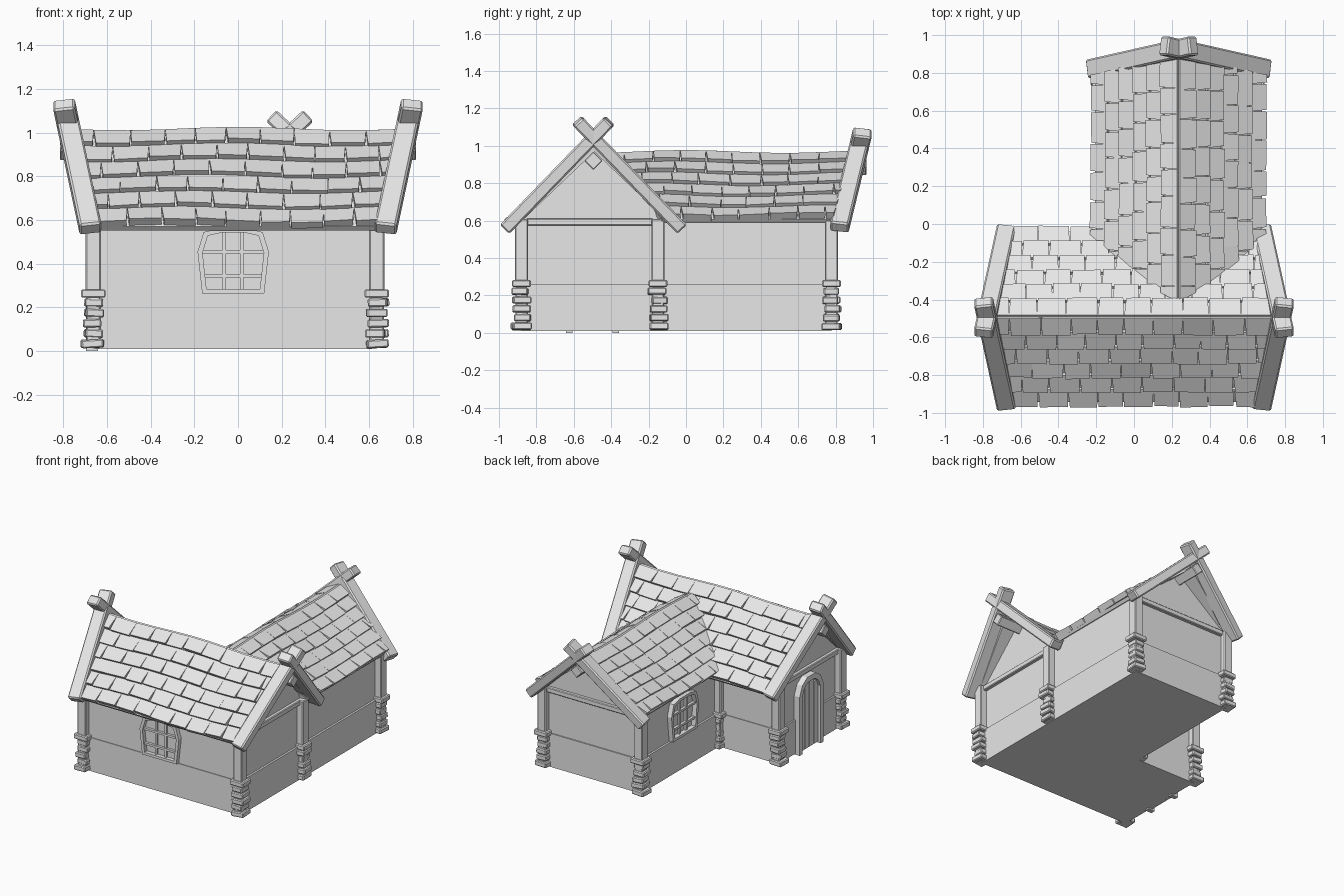
import bpy, bmesh, math, random
from mathutils import Vector, Matrix

random.seed(4)
if "Cube" in bpy.data.objects:
    bpy.data.objects.remove(bpy.data.objects["Cube"])

grey = bpy.data.materials.new("plain_grey")
grey.use_nodes = True
grey.diffuse_color = (0.8, 0.8, 0.8, 1)
grey.node_tree.nodes["Principled BSDF"].inputs["Base Color"].default_value = (0.8, 0.8, 0.8, 1)


def finish(name, bm, bevel=0):
    bmesh.ops.recalc_face_normals(bm, faces=bm.faces)
    mesh = bpy.data.meshes.new(name)
    bm.to_mesh(mesh)
    bm.free()
    mesh.materials.append(grey)
    ob = bpy.data.objects.new(name, mesh)
    bpy.context.collection.objects.link(ob)
    if bevel:
        mod = ob.modifiers.new("edge_wear", "BEVEL")
        mod.width, mod.segments = bevel, 1
    return ob


def add_box(bm, center, size, turn=Matrix.Identity(4)):
    m = Matrix.Translation(center) @ turn @ Matrix.Diagonal((*size, 1))
    bmesh.ops.create_cube(bm, size=1, matrix=m)


def box(name, center, size, bevel=0.006, turn=Matrix.Identity(4)):
    bm = bmesh.new()
    add_box(bm, center, size, turn)
    return finish(name, bm, bevel)


def prism(name, points, offset):
    """Extrude a planar outline along an offset vector."""
    bm = bmesh.new()
    face = bm.faces.new([bm.verts.new(p) for p in points])
    ext = bmesh.ops.extrude_face_region(bm, geom=[face])
    moved = [v for v in ext["geom"] if isinstance(v, bmesh.types.BMVert)]
    bmesh.ops.translate(bm, verts=moved, vec=offset)
    return finish(name, bm)


def beam(name, p0, p1, width, depth, out):
    """Squared timber from p0 to p1, its depth facing the out direction."""
    p0, p1, out = Vector(p0), Vector(p1), Vector(out)
    d = (p1 - p0).normalized()
    out = (out - d * out.dot(d)).normalized()
    turn = Matrix((d, out, d.cross(out))).transposed().to_4x4()
    return box(name, (p0 + p1) / 2, ((p1 - p0).length, depth, width), 0.009, turn)


def hexa(bm, low, high):
    a = [bm.verts.new(p) for p in low]
    b = [bm.verts.new(p) for p in high]
    bm.faces.new(a)
    bm.faces.new(b)
    for i in range(4):
        j = (i + 1) % 4
        bm.faces.new((a[i], a[j], b[j], b[i]))


def roof_side(name, ridge, along, down, start, end, rows=6):
    """Deck plus overlapping tiles; start and end hold (ridge, eave) limits."""
    ridge, along, down = Vector(ridge), Vector(along), Vector(down)
    normal = along.cross(down).normalized()
    normal *= 1 if normal.z > 0 else -1
    lerp = lambda pair, s: pair[0] + (pair[1] - pair[0]) * s

    def at(s, a, h, wave=1):
        p = ridge + along * a + down * s + normal * h
        p.z += wave * 0.008 * math.cos(6 * a + 2 * s)
        return p

    bm = bmesh.new()
    corners = [(0, start[0]), (0, end[0]), (1, end[1]), (1, start[1])]
    hexa(bm, [at(s, a, -0.03, 0) for s, a in corners],
         [at(s, a, -0.005, 0) for s, a in corners])
    finish(name + "_deck", bm)

    bm = bmesh.new()
    for r in range(rows):
        s0, s1 = r / rows, (r + 1) / rows
        lo, hi = lerp(start, s0), lerp(end, s0)
        cuts, a = [lo], lo + (0.15 if r % 2 else 0.08)
        while a < hi - 0.05:
            cuts.append(a)
            a += random.uniform(0.135, 0.17)
        cuts.append(hi)
        for i, (a0, a1) in enumerate(zip(cuts, cuts[1:])):
            # Lower corners narrow a little, leaving wedge-shaped gaps
            b0, b1 = a0 + random.uniform(0.002, 0.012), a1 - random.uniform(0, 0.006)
            if i == 0:
                b0 = lerp(start, s1)
            if i == len(cuts) - 2:
                b1 = lerp(end, s1)
            tail = s1 + random.uniform(-0.008, 0.008)
            lift = random.uniform(0.03, 0.036)
            quad = [(s0, a0), (s0, a1), (tail, b1), (tail, b0)]
            tops = [0.012, 0.012, lift, lift + random.uniform(-0.004, 0.004)]
            hexa(bm, [at(s, a, -0.006) for s, a in quad],
                 [at(s, a, h) for (s, a), h in zip(quad, tops)])
    finish(name + "_tiles", bm)


# Wall shells with gables
main = [(-0.875, 0.01), (-0.155, 0.01), (-0.155, 0.64), (-0.49, 0.99), (-0.875, 0.63)]
prism("main_walls", [(-0.65, y, z) for y, z in main], (1.27, 0, 0))
wing = [(-0.155, 0.01), (0.62, 0.01), (0.62, 0.64), (0.235, 0.94), (-0.155, 0.64)]
prism("wing_walls", [(x, -0.3, z) for x, z in wing], (0, 1.07, 0))

# Slightly projecting lower wall
plan = [(-0.662, -0.88), (0.635, -0.88), (0.635, 0.778), (-0.17, 0.778), (-0.17, -0.15), (-0.662, -0.15)]
prism("lower_wall", [(x, y, 0.01) for x, y in plan], (0, 0, 0.252))

# Corner posts on stacked stones
for x, y in plan + [(0.635, -0.15)]:
    box("corner_post", (x, y, 0.44), (0.07, 0.07, 0.34))
    bm = bmesh.new()
    for i in range(5):
        w = 0.1 if i == 0 else random.uniform(0.078, 0.1)
        turn = Matrix.Rotation(random.uniform(-0.1, 0.1), 4, "Z") @ Matrix.Rotation(random.uniform(-0.07, 0.07), 4, "Y")
        add_box(bm, (x + random.uniform(-0.008, 0.008), y + random.uniform(-0.008, 0.008), 0.034 + 0.047 * i),
                (w, w, 0.038), turn)
    add_box(bm, (x, y, 0.264), (0.112, 0.1, 0.038))
    add_box(bm, (x, y, 0.13), (0.065, 0.065, 0.23))
    finish("corner_stones", bm, 0.006)

# Tie beams across the gables
for x in (-0.65, 0.62):
    box("gable_tie_beam", (x, -0.515, 0.592), (0.05, 0.68, 0.038), 0.005)
box("wing_tie_beam", (0.235, 0.77, 0.592), (0.74, 0.05, 0.038), 0.005)

# Roof slopes
for side, run in (("front", -0.455), ("back", 0.455)):
    roof_side("main_roof_" + side, (0, -0.49, 1.01), (1, 0, 0), (0, run, -0.435), (-0.74, -0.64), (0.74, 0.64))
for side, run in (("left", 0.445), ("right", -0.445)):
    roof_side("wing_roof_" + side, (0.235, 0, 0.96), (0, 1, 0), (run, 0, -0.35), (-0.41, -0.13), (0.9, 0.79))

# Crossed barge boards, leaning outward
for s in (-1, 1):
    for m in (-1, 1):
        beam("main_barge_board", (s * 0.675, -0.495 + m * 0.47, 0.558), (s * 0.797, -0.495 - m * 0.085, 1.132),
             0.07, 0.1, (s, 0, 0))
for m in (-1, 1):
    beam("wing_barge_board", (0.237 + m * 0.468, 0.82, 0.562), (0.237 - m * 0.08, 0.944, 1.073), 0.07, 0.1, (0, 1, 0))

# Ridge beams, set diamond-wise
diamond_x = Matrix.Rotation(math.pi / 4, 4, "X")
diamond_y = Matrix.Rotation(math.pi / 4, 4, "Y")
box("main_ridge_beam", (0, -0.495, 0.92), (1.63, 0.07, 0.07), 0.005, diamond_x)
box("wing_ridge_beam", (0.237, 0.42, 0.89), (0.07, 1.09, 0.07), 0.005, diamond_y)


def frame(name, outer, inner, closed, depth):
    """Band between two outlines, facing -y locally."""
    bm = bmesh.new()
    n = len(outer)
    loops = [[bm.verts.new((u, y, z)) for u, z in line]
             for line, y in ((outer, 0.02), (outer, -depth), (inner, -depth), (inner, 0.02))]
    for k in range(4):
        a, b = loops[k], loops[(k + 1) % 4]
        for i in range(n if closed else n - 1):
            j = (i + 1) % n
            bm.faces.new((a[i], a[j], b[j], b[i]))
    if not closed:
        for i in (0, -1):
            bm.faces.new([loop[i] for loop in loops])
    return finish(name, bm)


def place(ob, x, y, angle):
    ob.location = (x, y, 0)
    ob.rotation_euler.z = angle


def mirrored(half):
    return half + [(-u, z) for u, z in reversed(half)]


# Barred windows on the front and on the wing
win_outer = mirrored([(-0.142, 0.265), (-0.163, 0.455), (-0.135, 0.545), (-0.06, 0.562)])
win_inner = [(u * 0.86, 0.415 + (z - 0.415) * 0.87) for u, z in win_outer]
for x, y, angle in ((-0.022, -0.88, 0), (-0.165, 0.28, -math.pi / 2)):
    place(frame("window_frame", win_outer, win_inner, True, 0.025), x, y, angle)
    bm = bmesh.new()
    for u in (-0.04, 0.04):
        add_box(bm, (u, 0, 0.415), (0.016, 0.016, 0.27))
    for z, w in ((0.345, 0.26), (0.455, 0.28)):
        add_box(bm, (0, -0.004, z), (w, 0.02, 0.016))
    place(finish("window_bars", bm), x, y, angle)

# Arched plank door in the right gable
door_outer = mirrored([(-0.142, 0), (-0.142, 0.44), (-0.11, 0.515), (-0.05, 0.555)])
door_inner = mirrored([(-0.108, 0), (-0.108, 0.43), (-0.082, 0.485), (-0.04, 0.515)])
place(frame("door_frame", door_outer, door_inner, False, 0.035), -0.66, -0.5, -math.pi / 2)
bm = bmesh.new()
for u, top in ((-0.081, 0.48), (-0.027, 0.52), (0.027, 0.52), (0.081, 0.48)):
    add_box(bm, (u, -0.003, top / 2 + 0.005), (0.049, 0.024, top - 0.01))
place(finish("door_planks", bm), -0.66, -0.5, -math.pi / 2)
